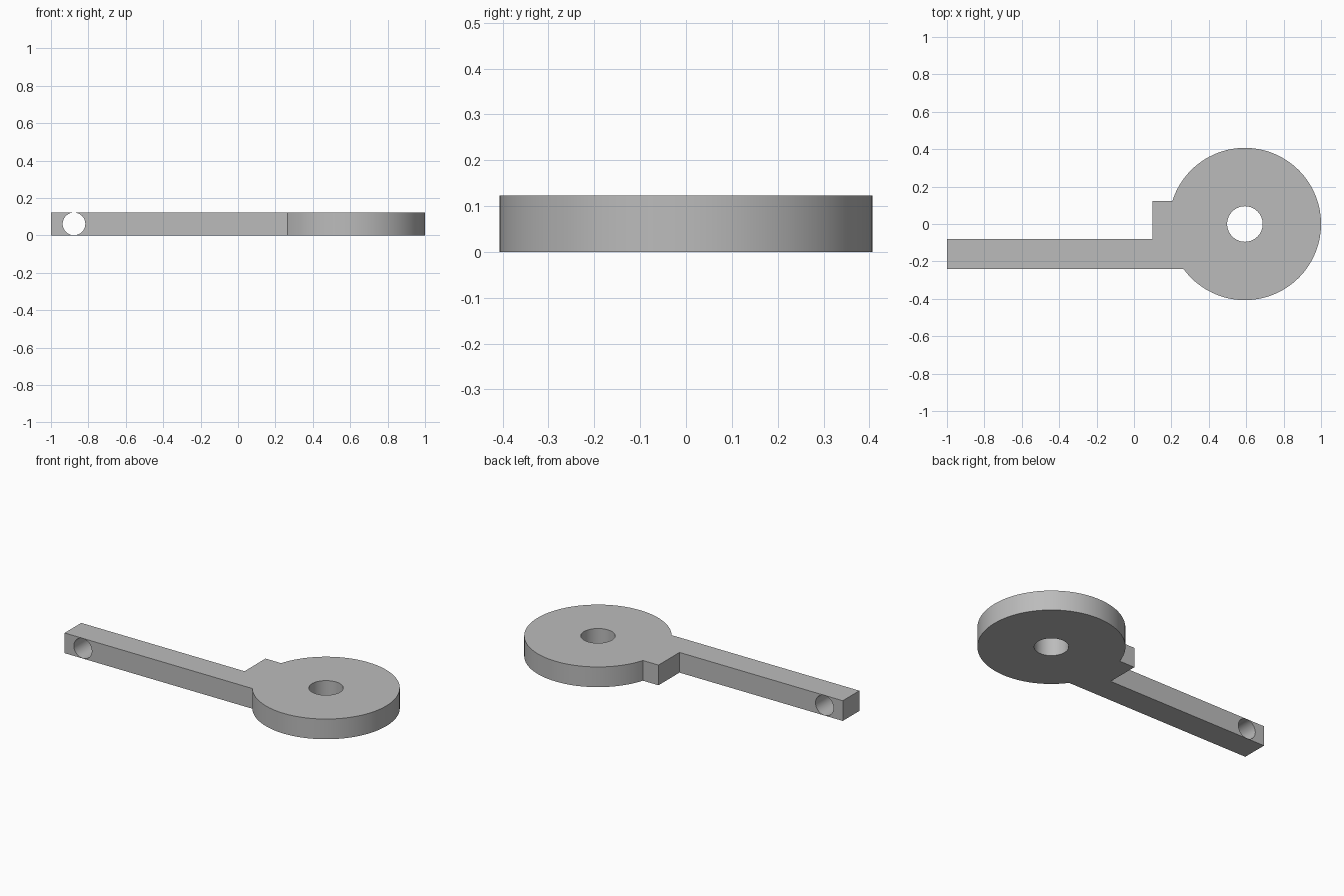
import bpy
import bmesh
from math import asin, cos, sin, pi

cube = bpy.data.objects.get("Cube")
if cube:
    bpy.data.objects.remove(cube, do_unlink=True)

THICK = 0.123
DISC_X, DISC_R = 0.593, 0.407
ARM_FRONT, ARM_BACK = -0.24, -0.08
BLOCK_X, BLOCK_BACK = 0.10, 0.122
SEGMENTS = 96

grey = bpy.data.materials.new("grey")
grey.use_nodes = True
colour = (0.5, 0.5, 0.5, 1)
grey.diffuse_color = colour
grey.node_tree.nodes["Principled BSDF"].inputs["Base Color"].default_value = colour

# Outline: arm, stop block, then the disc arc back round to the arm
start = pi - asin(BLOCK_BACK / DISC_R)
end = asin(-ARM_FRONT / DISC_R) - pi
outline = [(-1, ARM_FRONT), (-1, ARM_BACK), (BLOCK_X, ARM_BACK), (BLOCK_X, BLOCK_BACK)]
for i in range(SEGMENTS + 1):
    a = start + (end - start) * i / SEGMENTS
    outline.append((DISC_X + DISC_R * cos(a), DISC_R * sin(a)))

# Extruded lever body
bm = bmesh.new()
base = bm.faces.new([bm.verts.new((x, y, 0)) for x, y in outline])
top = bmesh.ops.extrude_face_region(bm, geom=[base])["geom"]
bmesh.ops.translate(bm, vec=(0, 0, THICK),
                    verts=[v for v in top if isinstance(v, bmesh.types.BMVert)])
bmesh.ops.recalc_face_normals(bm, faces=bm.faces)
mesh = bpy.data.meshes.new("lever_arm")
bm.to_mesh(mesh)
bm.free()
mesh.materials.append(grey)
lever = bpy.data.objects.new("lever_arm", mesh)
bpy.context.collection.objects.link(lever)


def drill(radius, location, rotation):
    """Cut a round through hole in the lever."""
    bpy.ops.mesh.primitive_cylinder_add(vertices=64, radius=radius, depth=1,
                                        location=location, rotation=rotation)
    cutter = bpy.context.object
    cutter.hide_render = True
    cutter.data.materials.append(grey)
    bpy.ops.object.select_all(action="DESELECT")
    lever.select_set(True)
    bpy.context.view_layer.objects.active = lever
    mod = lever.modifiers.new("hole", "BOOLEAN")
    mod.operation = "DIFFERENCE"
    mod.solver = "EXACT"
    mod.object = cutter
    bpy.ops.object.modifier_apply(modifier=mod.name)
    bpy.data.objects.remove(cutter, do_unlink=True)


# Pivot hole through the disc, pin hole across the arm end
drill(0.095, (DISC_X, 0, THICK / 2), (0, 0, 0))
drill(0.0605, (-0.877, -0.16, THICK / 2), (pi / 2, 0, 0))

bpy.ops.object.shade_smooth_by_angle(angle=pi / 6)
